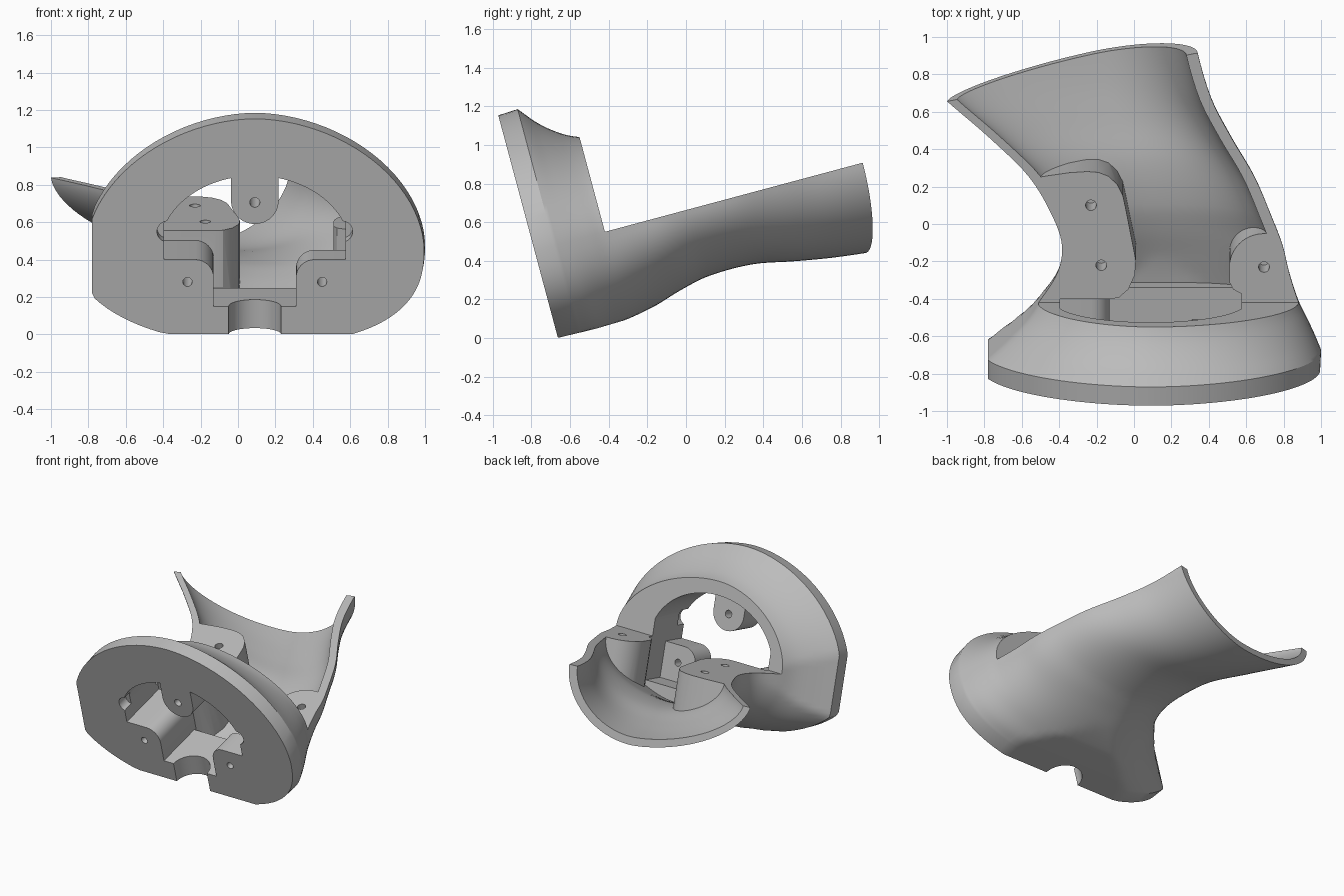
import bpy, bmesh
from math import sin, cos, pi, radians
from mathutils import Matrix

if "Cube" in bpy.data.objects:
    bpy.data.objects.remove(bpy.data.objects["Cube"])

TILT = radians(15)   # the part is modelled level, then tipped back
SPLIT = 0.64         # height of the split plane
HOOD = -0.263        # back face of the front hood
FRONT = -0.64        # front face
MID = 0.09           # centre of the front opening

grey = bpy.data.materials.new("light_grey")
grey.use_nodes = True
grey.diffuse_color = (0.5, 0.5, 0.5, 1)
grey.node_tree.nodes["Principled BSDF"].inputs["Base Color"].default_value = (0.5, 0.5, 0.5, 1)


def loft(name, rings):
    """Closed solid skinned through rings of equal point count."""
    bm = bmesh.new()
    loops = [[bm.verts.new(p) for p in r] for r in rings]
    n = len(loops[0])
    for a, b in zip(loops, loops[1:]):
        for i in range(n):
            j = (i + 1) % n
            bm.faces.new((a[i], a[j], b[j], b[i]))
    bm.faces.new(loops[0])
    bm.faces.new(loops[-1])
    bmesh.ops.recalc_face_normals(bm, faces=bm.faces)
    me = bpy.data.meshes.new(name)
    bm.to_mesh(me)
    bm.free()
    ob = bpy.data.objects.new(name, me)
    bpy.context.collection.objects.link(ob)
    me.materials.append(grey)
    return ob


def prism_back(name, pts, lo, hi):
    return loft(name, [[(x, y, z) for x, z in pts] for y in (lo, hi)])


def prism_up(name, pts, lo, hi):
    return loft(name, [[(x, y, z) for x, y in pts] for z in (lo, hi)])


def arc(cx, cy, rx, ry, start, end, n=16):
    steps = [radians(start + (end - start) * i / n) for i in range(n + 1)]
    return [(cx + rx * cos(a), cy + ry * sin(a)) for a in steps]


def circle(cx, cy, r, n=32):
    return arc(cx, cy, r, r, 0, 360, n)[:-1]


def cut(ob, tool):
    m = ob.modifiers.new("cut", 'BOOLEAN')
    m.operation, m.solver, m.object = 'DIFFERENCE', 'EXACT', tool
    bpy.context.view_layer.objects.active = ob
    bpy.ops.object.modifier_apply(modifier=m.name)
    bpy.data.objects.remove(tool)


# Sections: depth, left x, right x, keel x, bottom, top,
# lower squareness left and right, amount sliced flat at the left and bottom
SECTIONS = [
    (-0.535, -0.78, 1.0, 0.09, 0.17, 1.37, 2.1, 2.5, 0.12, 0.057),
    (-0.45, -0.68, 0.965, 0.09, 0.168, 1.27, 2.1, 2.5, 0.08, 0.05),
    (-0.35, -0.575, 0.92, 0.09, 0.17, 1.19, 2.1, 2.4, 0.04, 0.035),
    (HOOD, -0.51, 0.88, 0.1, 0.174, 1.148, 2.1, 2.4, 0.015, 0.015),
    (-0.1, -0.41, 0.83, 0.13, 0.205, 1.1, 2.1, 2.2, 0, 0),
    (0.05, -0.385, 0.795, 0.14, 0.25, 1.1, 2.1, 2.1, 0, 0),
    (0.2, -0.43, 0.74, 0.12, 0.28, 1.1, 2, 2, 0, 0),
    (0.43, -0.56, 0.645, 0.05, 0.28, 1.1, 1.8, 2, 0, 0),
    (0.65, -0.775, 0.52, -0.05, 0.238, 1.1, 1.7, 2, 0, 0),
    (0.86, -1.01, 0.415, -0.15, 0.203, 1.1, 1.6, 2, 0, 0),
    (1.12, -1.28, 0.34, -0.22, 0.175, 1.1, 1.6, 1.9, 0, 0),
    (1.35, -1.52, 0.3, -0.26, 0.165, 1.1, 1.6, 1.9, 0, 0),
]


def smooth_sections(rows, sub=5):
    """Cubic interpolation between section rows."""
    def slope(i, k):
        a, b = rows[max(i - 1, 0)], rows[min(i + 1, len(rows) - 1)]
        return (b[k] - a[k]) / (b[0] - a[0])
    out = []
    for i in range(len(rows) - 1):
        p, q = rows[i], rows[i + 1]
        h = q[0] - p[0]
        for s in range(sub):
            t = s / sub
            row = [p[0] + h * t]
            for k in range(1, len(p)):
                row.append((2*t**3 - 3*t**2 + 1) * p[k] + (t**3 - 2*t**2 + t) * h * slope(i, k)
                           + (3*t**2 - 2*t**3) * q[k] + (t**3 - t**2) * h * slope(i + 1, k))
            out.append(row)
    return out + [list(rows[-1])]


def ring(row, inset=0.0, n=96):
    y, xl, xr, xb, wb, wt, sq_left, sq_right, over, drop = row
    xl, xr, wb = xl + inset * 1.1, xr - inset * 1.1, wb + inset
    pts = []
    for i in range(n):
        c, s = cos(2 * pi * i / n), sin(2 * pi * i / n)
        e = 2 / (1.87 if s > 0 else sq_right if c > 0 else sq_left)
        u, v = abs(c) ** e, abs(s) ** e
        left = xl - over * (0.3 if s > 0 else 1)
        x = xb + u * (xr - xb) if c > 0 else xb - u * (xb - left)
        z = SPLIT + v * (wt - SPLIT) if s > 0 else SPLIT - v * (SPLIT - wb + drop)
        pts.append((max(x, xl), y, max(z, wb)))
    return pts


# Outer body: rim band, hood and flaring grip
rows = smooth_sections(SECTIONS)
front_rim = (FRONT, -0.78, 0.995, 0.09, 0.173, 1.365, 2.1, 2.5, 0.11, 0.057)
shell = loft("grip_shell", [ring(r) for r in [front_rim] + rows])

# Open the grip above the split plane and trim its slanted end
cut(shell, prism_back("split_cutter", [(-2, SPLIT), (2, SPLIT), (2, 2), (-2, 2)], HOOD, 2))
cut(shell, prism_up("end_cutter", [(-2, 0.65), (2, 1.45), (2, 3), (-2, 3)], -1, 2))

# Grip hollow, leaving two screw pads standing
hollow = loft("hollow_cutter", [ring(r, 0.058) for r in rows if r[0] >= HOOD - 0.001])
left_pad = [(-0.9, 0.39), (-0.54, 0.425), (-0.45, 0.44), (-0.35, 0.455), (-0.25, 0.462),
            (-0.19, 0.457), (-0.135, 0.435), (-0.09, 0.39), (-0.06, 0.33), (-0.045, 0.26),
            (0.01, -0.03), (0.005, -0.11), (-0.03, -0.19), (-0.08, -0.235), (-0.13, -0.245),
            (-0.13, -0.4), (-0.9, -0.4)]
right_pad = ([(1.2, -0.4), (1.2, 0.12)] + arc(0.695, -0.067, 0.185, 0.185, 90, 180)
             + [(0.51, -0.15), (0.53, -0.19), (0.575, -0.215), (0.575, -0.4)])
cut(hollow, prism_up("left_pad", left_pad, -0.5, 2))
cut(hollow, prism_up("right_pad", right_pad, -0.5, 2))
cut(shell, hollow)

# Front opening: arch above, stepped lugs below, hanging lug at the top
step = [(0.485, 0.586)] + arc(0.32, 0.486, 0.1, 0.1, 90, 180, 8) + [(0.22, 0.327)]
arch = arc(MID, SPLIT, 0.51, 0.41, 18, 162, 40)
opening = arch + [(MID - x, z) for x, z in step] + [(MID + x, z) for x, z in reversed(step)]
tunnel = prism_back("tunnel_cutter", opening, FRONT - 0.1, HOOD + 0.02)
top_lug = arc(MID, 0.91, 0.127, 0.127, 180, 360, 24) + [(MID + 0.127, 1.3), (MID - 0.127, 1.3)]
cut(tunnel, prism_back("top_lug", top_lug, FRONT - 0.2, FRONT + 0.22))
cut(shell, tunnel)

# Clear space behind the shorter lug on the left
clearance = [(0.2, 0.327), (0.575, 0.327), (0.575, 0.74), (0.2, 0.74)]
cut(shell, prism_back("lug_clearance", clearance, FRONT + 0.2, HOOD + 0.02))

# Round bite in the lower lip
cut(shell, prism_up("lip_cutter", circle(MID, FRONT, 0.14, 48), -0.2, 0.4))

# Scallops beside the opening and screw holes in the front lugs
for side in (-1, 1):
    cut(shell, prism_back("scallop_cutter", circle(MID + side * 0.465, 0.741, 0.058), FRONT - 0.1, FRONT + 0.08))
    cut(shell, prism_back("lug_hole", circle(MID + side * 0.36, 0.462, 0.025, 20), FRONT - 0.1, FRONT + 0.25))
cut(shell, prism_back("top_lug_hole", circle(MID, 0.902, 0.027, 20), FRONT - 0.1, FRONT + 0.3))

# Screw holes in the pads
for x, y in ((-0.23, 0.275), (-0.175, -0.057), (0.695, -0.067)):
    cut(shell, prism_up("pad_hole", circle(x, y, 0.029, 20), SPLIT - 0.15, SPLIT + 0.1))

# Tip the part into place and shade
shell.data.transform(Matrix.Rotation(TILT, 4, 'X'))
bpy.ops.object.select_all(action='DESELECT')
shell.select_set(True)
bpy.context.view_layer.objects.active = shell
bpy.ops.object.shade_smooth_by_angle(angle=radians(28))
